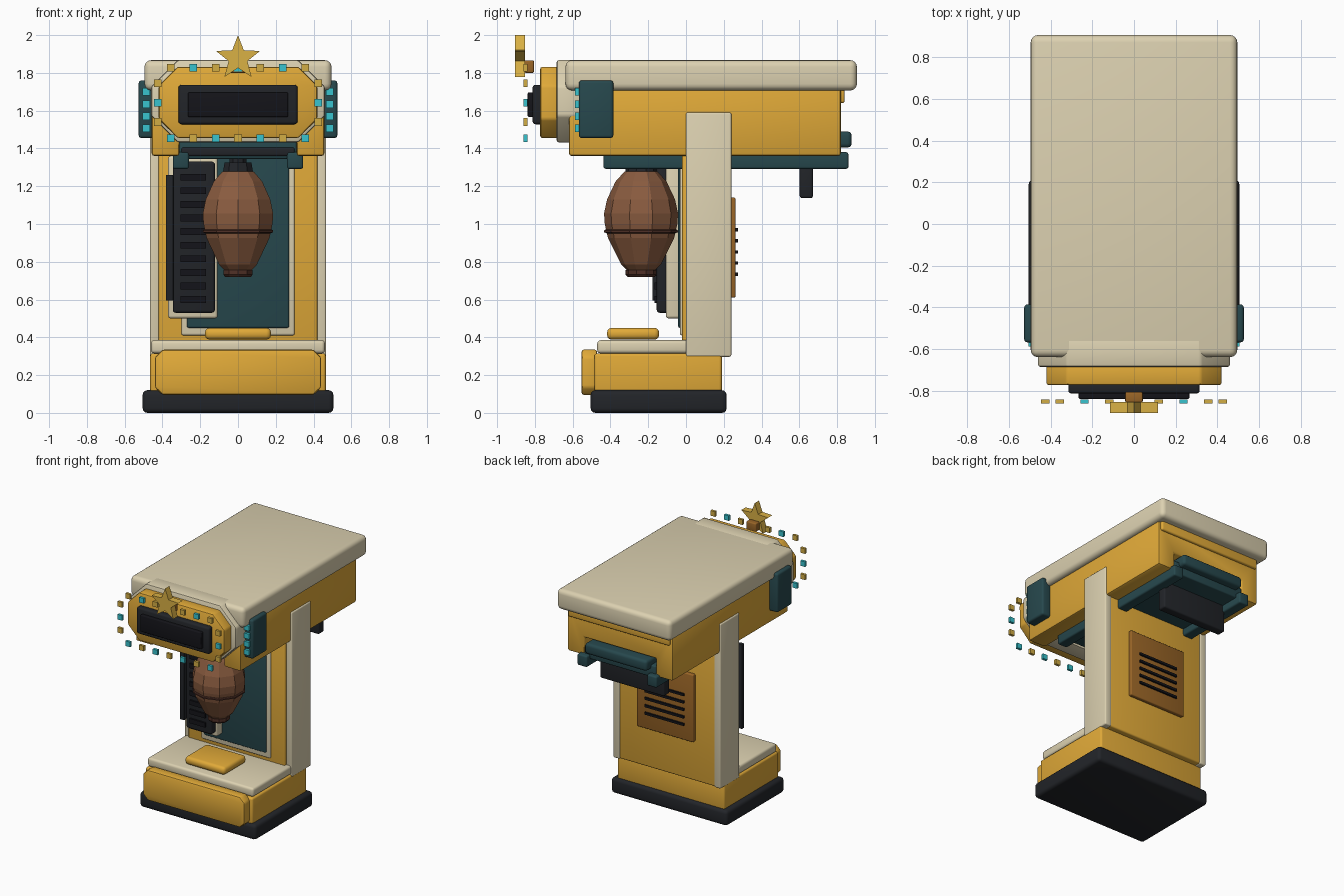
import bpy, bmesh, math
from mathutils import Matrix

if "Cube" in bpy.data.objects:
    bpy.data.objects.remove(bpy.data.objects["Cube"])

COL = dict(gold=(0.75, 0.40, 0.04), cream=(0.72, 0.64, 0.44), black=(0.016, 0.018, 0.022),
           ink=(0.007, 0.007, 0.01), teal=(0.02, 0.065, 0.075), brown=(0.32, 0.13, 0.02),
           leather=(0.25, 0.105, 0.05), dark_leather=(0.08, 0.03, 0.02),
           cyan=(0.04, 0.55, 0.62), bulb=(0.65, 0.42, 0.06), star=(0.7, 0.44, 0.06))
MATS = {}


def mat(c):
    if c not in MATS:
        MATS[c] = bpy.data.materials.new(c)
        MATS[c].diffuse_color = (*COL[c], 1)
    return MATS[c]


def finish(name, bm, c, bevel=0, seg=3):
    bmesh.ops.recalc_face_normals(bm, faces=bm.faces)
    if bevel:
        edges = [e for e in bm.edges if e.calc_face_angle(0) > 0.3]
        bmesh.ops.bevel(bm, geom=edges, offset=bevel, segments=seg, profile=0.5,
                        affect='EDGES', clamp_overlap=True)
    me = bpy.data.meshes.new(name)
    bm.to_mesh(me)
    bm.free()
    ob = bpy.data.objects.new(name, me)
    bpy.context.collection.objects.link(ob)
    me.materials.append(mat(c))
    if bevel:
        bpy.ops.object.select_all(action='DESELECT')
        ob.select_set(True)
        bpy.context.view_layer.objects.active = ob
        bpy.ops.object.shade_smooth_by_angle(angle=math.radians(35))
    return ob


def box(name, c, x, y, z, bevel=0.0, seg=3):
    bm = bmesh.new()
    bmesh.ops.create_cube(bm, size=1)
    for v in bm.verts:
        for i, (a, b) in enumerate((x, y, z)):
            v.co[i] = (a + b) / 2 + v.co[i] * (b - a)
    return finish(name, bm, c, bevel, seg)


def pair(name, c, x, y, z, bevel=0.0):
    box(name + "_right", c, x, y, z, bevel)
    box(name + "_left", c, (-x[1], -x[0]), y, z, bevel)


def prism(name, c, pts, y0, y1, bevel=0.0):
    """Extrude an x-z outline along y."""
    bm = bmesh.new()
    f = bm.faces.new([bm.verts.new((x, y0, z)) for x, z in pts])
    r = bmesh.ops.extrude_face_region(bm, geom=[f])
    for v in r['geom']:
        if isinstance(v, bmesh.types.BMVert):
            v.co.y = y1
    return finish(name, bm, c, bevel, 2)


def octagon(w, z0, z1, k):
    return [(-w + k, z0), (w - k, z0), (w, z0 + k), (w, z1 - k),
            (w - k, z1), (-w + k, z1), (-w, z1 - k), (-w, z0 + k)]


def lathe(name, c, prof, n, y, bevel=0):
    """Closed turned solid, a corner facing the front."""
    bm = bmesh.new()
    rings = [[bm.verts.new((r * math.sin(2 * math.pi * i / n),
                            y - r * math.cos(2 * math.pi * i / n), z)) for i in range(n)]
             for r, z in prof]
    for a, b in zip(rings, rings[1:]):
        for i in range(n):
            j = (i + 1) % n
            bm.faces.new((a[i], a[j], b[j], b[i]))
    bm.faces.new(rings[0])
    bm.faces.new(rings[-1])
    return finish(name, bm, c, bevel)


# base
box("plinth", "black", (-.505, .505), (-.505, .215), (0, .12), .025)
box("base_body", "gold", (-.465, .465), (-.485, .19), (.10, .315), .015)
prism("base_front_panel", "gold", octagon(.44, .095, .335, .04), -.553, -.47, .012)
box("base_deck", "cream", (-.46, .46), (-.47, .03), (.315, .385), .018)
box("step_pad", "gold", (-.175, .175), (-.418, -.142), (.388, .45), .025)

# column
box("column", "gold", (-.42, .42), (-.02, .235), (.3, 1.42), .012)
pair("side_post", "cream", (.41, .467), (0, .24), (.297, 1.59), .01)
box("backboard_frame", "cream", (-.30, .30), (-.032, 0), (.41, 1.38), .012)
box("backboard", "teal", (-.27, .27), (-.042, 0), (.45, 1.36), .01)
box("rear_hatch", "brown", (-.245, .245), (.22, .262), (.61, 1.14), .008)
for i in range(5):
    z = .735 + .0585 * i
    box(f"rear_vent_{i}", "ink", (-.17, .17), (.25, .275), (z - .009, z + .009))

# ladder panel on the left of the backboard
box("ladder_frame", "cream", (-.37, -.108), (-.107, -.02), (.5, 1.36), .015)
box("ladder_panel", "black", (-.345, -.122), (-.155, -.09), (.53, 1.33), .015)
for i in range(10):
    z = .60 + .072 * i
    box(f"ladder_slot_{i}", "ink", (-.305, -.17), (-.168, -.15), (z - .018, z + .018))
box("ladder_side_bar", "black", (-.382, -.342), (-.178, -.15), (.595, 1.26), .005)

# overhead cabinet, channelled underneath
prism("cabinet", "gold", [(-.457, 1.36), (-.31, 1.36), (-.31, 1.5), (.31, 1.5), (.31, 1.36),
                          (.457, 1.36), (.457, 1.72), (-.457, 1.72)], -.62, .82, .015)
box("cabinet_rear_lip", "gold", (-.44, .44), (.79, .84), (1.64, 1.715), .012)
box("roof", "cream", (-.495, .495), (-.638, .905), (1.707, 1.867), .035, 4)

# swing rails and rear stop
pair("swing_rail", "teal", (.26, .345), (-.437, .86), (1.292, 1.38), .012)
box("rail_plate", "teal", (-.31, .31), (-.42, .82), (1.345, 1.44), .01)
box("front_cross_bar", "black", (-.3, .3), (-.43, -.38), (1.36, 1.405), .01)
box("rear_cross_bar", "teal", (-.27, .27), (.70, .877), (1.405, 1.49), .022)
box("rear_stop_pad", "black", (-.28, .28), (.602, .672), (1.137, 1.37), .012)

# punching bag
BY = -.238
lathe("bag_shaft", "black", [(.046, 1.31), (.046, 1.42)], 10, BY)
lathe("bag_swivel", "black", [(.085, 1.268), (.075, 1.325)], 10, BY)
lathe("bag", "leather", [(.075, .755), (.105, .785), (.175, .925), (.192, 1.0), (.196, 1.055),
                         (.18, 1.13), (.135, 1.225), (.09, 1.275), (.06, 1.292)], 10, BY)
lathe("bag_seam", "dark_leather", [(.182, .951), (.195, .956), (.195, .966), (.188, .971)], 10, BY)
lathe("bag_cap", "dark_leather", [(.072, .72), (.082, .732), (.082, .757)], 10, BY)

# marquee
prism("marquee_frame", "cream", octagon(.46, 1.432, 1.868, .14), -.685, -.55, .012)
prism("marquee_body", "gold", octagon(.42, 1.455, 1.832, .10), -.772, -.66, .012)
box("display_bezel", "black", (-.315, .315), (-.812, -.75), (1.528, 1.737), .015)
box("display_screen", "ink", (-.265, .265), (-.838, -.80), (1.567, 1.697), .006)
pair("side_panel", "teal", (.44, .526), (-.567, -.385), (1.455, 1.76), .015)


# bulbs around the marquee and on the side panels
def bulb(name, c, x, y, z):
    box(name, c, (x - .02, x + .02), (y - .01, y + .01), (z - .02, z + .02))


for i in range(7):
    x = (i - 3) * .1185
    bulb(f"top_bulb_{i}", "bulb" if i in (0, 2, 4, 6) else "cyan", x, -.85, 1.827)
    bulb(f"bottom_bulb_{i}", "cyan" if i % 2 == 0 else "bulb", x, -.85, 1.453)
for s, side in ((-1, "left"), (1, "right")):
    for i in range(3):
        bulb(f"{side}_bulb_{i}", "cyan" if i == 1 else "bulb", s * .425, -.85, 1.54 + .1025 * i)
    for i in range(4):
        bulb(f"{side}_panel_bulb_{i}", "cyan", s * .485, -.577, 1.507 + .064 * i)

# star topper
star = []
for i in range(10):
    r = .122 if i % 2 == 0 else .052
    a = math.pi / 2 + i * math.pi / 5
    star.append((r * math.cos(a), 1.878 + r * math.sin(a)))
prism("star", "star", star, -.905, -.852)
box("star_bracket", "brown", (-.042, .042), (-.855, -.805), (1.80, 1.866), .008)

for m in bpy.data.materials:
    if m.users and not m.is_grease_pencil:
        m.use_nodes = True
        m.node_tree.nodes["Principled BSDF"].inputs["Base Color"].default_value = m.diffuse_color
